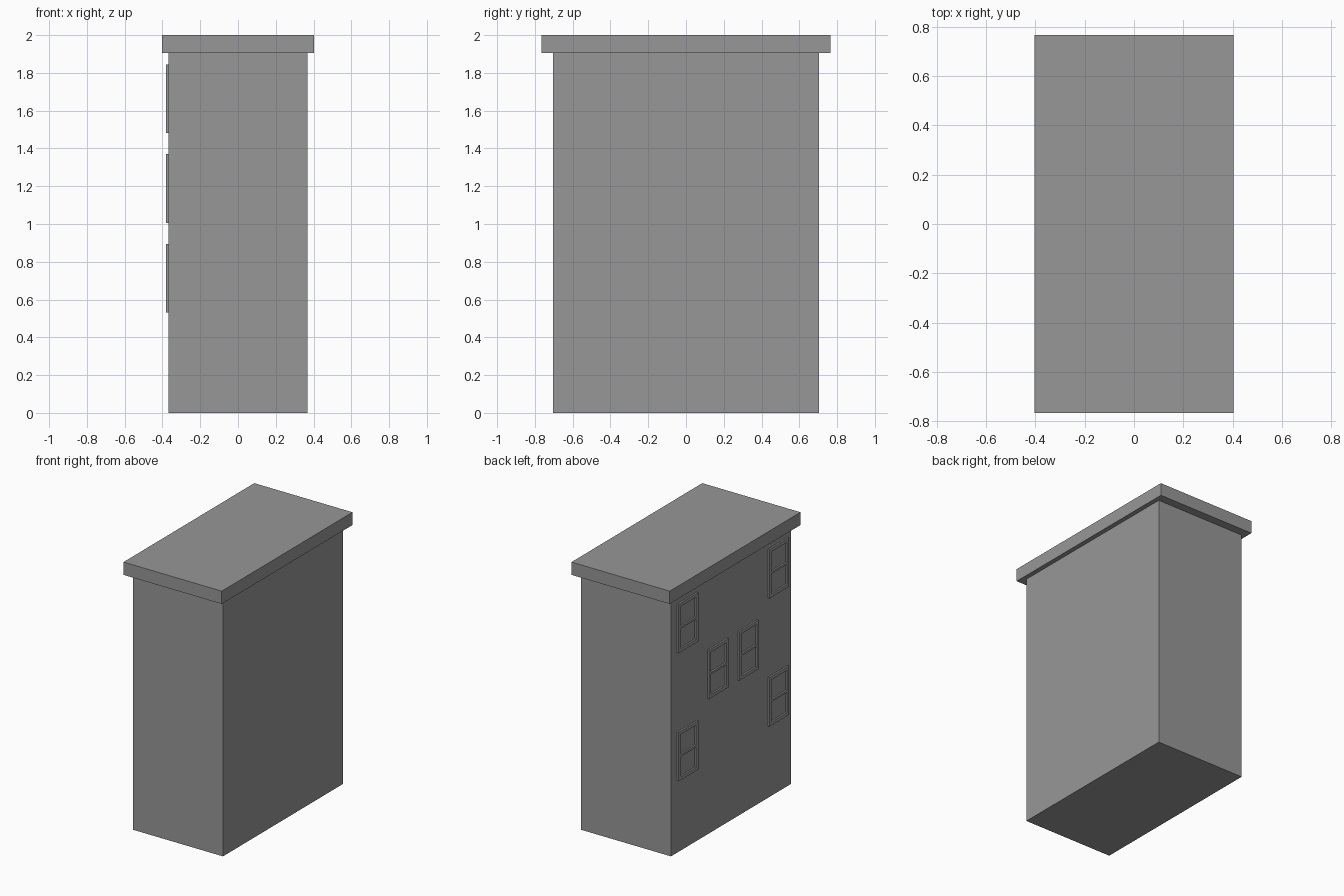
import bpy

cube = bpy.data.objects.get("Cube")
if cube:
    bpy.data.objects.remove(cube, do_unlink=True)

grey = bpy.data.materials.new("plain_grey")
grey.use_nodes = True
colour = (0.31, 0.31, 0.31, 1)
grey.diffuse_color = colour
grey.node_tree.nodes["Principled BSDF"].inputs["Base Color"].default_value = colour


def box(name, low, high):
    """Axis-aligned box between two corners."""
    centre = [(a + b) / 2 for a, b in zip(low, high)]
    bpy.ops.mesh.primitive_cube_add(size=1, location=centre)
    obj = bpy.context.object
    obj.name = name
    obj.scale = [b - a for a, b in zip(low, high)]
    bpy.ops.object.transform_apply(location=True, rotation=False, scale=True)
    obj.data.materials.append(grey)
    return obj


# Main block and overhanging flat roof
WALL = 0.369
box("building_walls", (-WALL, -0.703, 0), (WALL, 0.703, 1.905))
box("roof_slab", (-0.403, -0.766, 1.905), (0.403, 0.766, 2))

WIDTH, HEIGHT, BORDER = 0.23, 0.363, 0.025
OUT = -WALL - 0.012


def window(name, y, z):
    """Raised frame with a middle bar, around two panes of bare wall."""
    y0, y1 = y - WIDTH / 2, y + WIDTH / 2
    z0, z1 = z - HEIGHT / 2, z + HEIGHT / 2
    for side, a in (("back", y1 - BORDER), ("front", y0)):
        box(f"{name}_{side}_jamb", (OUT, a, z0), (-WALL, a + BORDER, z1))
    for part, c, t in (("sill", z0 + BORDER / 2, BORDER),
                       ("middle_bar", z, BORDER * 0.6),
                       ("lintel", z1 - BORDER / 2, BORDER)):
        box(f"{name}_{part}", (OUT, y0 + BORDER, c - t / 2),
            (-WALL, y1 - BORDER, c + t / 2))


# Windows on the right wall: outer columns top and bottom, inner ones midway
for column, y in enumerate((0.515, 0.16, -0.195, -0.55)):
    for row in ((0, 2) if column in (0, 3) else (1,)):
        window(f"window_{column + 1}_{row + 1}", y, 0.713 + 0.475 * row)
